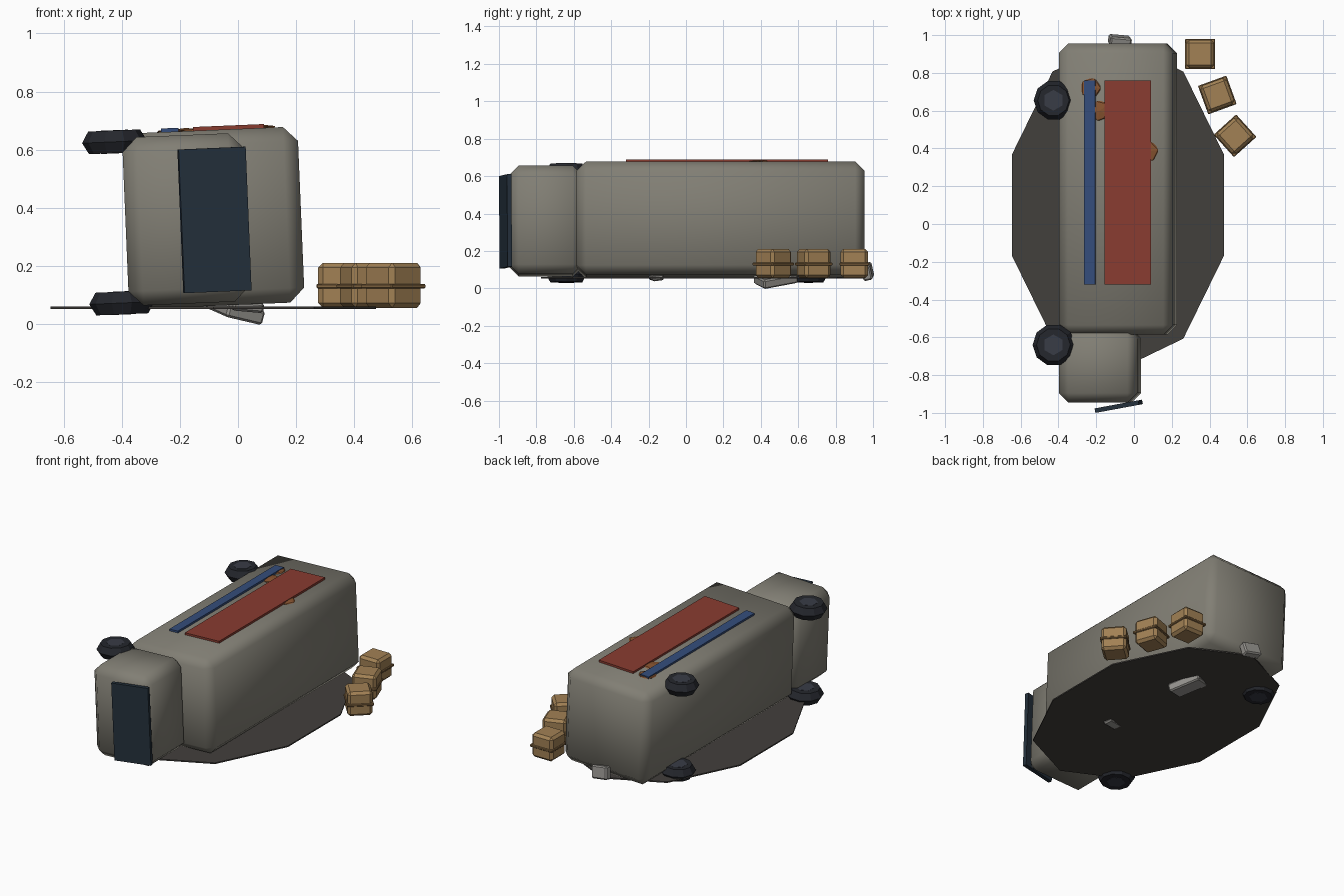
import bpy
from math import radians

if "Cube" in bpy.data.objects:
    bpy.data.objects.remove(bpy.data.objects["Cube"])

TILT = radians(-2.4)   # lean of the overturned truck


def material(name, rgb):
    m = bpy.data.materials.new(name)
    m.diffuse_color = (*rgb, 1)
    m.use_nodes = True
    m.node_tree.nodes["Principled BSDF"].inputs["Base Color"].default_value = m.diffuse_color
    return m


PAINT = material("khaki_paint", (0.22, 0.21, 0.175))
GLASS = material("dark_glass", (0.018, 0.03, 0.045))
RUBBER = material("rubber", (0.018, 0.02, 0.026))
HUB = material("hub_metal", (0.04, 0.045, 0.06))
RED = material("red_stripe", (0.25, 0.045, 0.03))
BLUE = material("blue_stripe", (0.035, 0.075, 0.2))
RUST = material("rust", (0.25, 0.09, 0.03))
WOOD = material("wood", (0.36, 0.22, 0.09))
STRAP = material("strap", (0.24, 0.14, 0.055))
SOOT = material("scorched_ground", (0.055, 0.05, 0.045))
SCRAP = material("scrap", (0.3, 0.29, 0.27))


def finish(name, mat, bevel=0, angle=None):
    o = bpy.context.object
    o.name = name
    o.data.materials.append(mat)
    if bevel:
        b = o.modifiers.new("bevel", "BEVEL")
        b.width, b.segments = bevel, 1
        bpy.ops.object.modifier_apply(modifier=b.name)
    if angle:
        bpy.ops.object.shade_smooth_by_angle(angle=radians(angle))
    return o


def box(name, loc, size, mat, rot=(0, TILT, 0), bevel=0, angle=None):
    bpy.ops.mesh.primitive_cube_add(size=1, location=loc, rotation=rot)
    bpy.context.object.scale = size
    bpy.ops.object.transform_apply(location=False, rotation=False, scale=True)
    return finish(name, mat, bevel, angle)


# Truck body on its side: roof towards +x, wheels towards -x
box("cargo_box", (-0.085, 0.185, 0.365), (0.605, 1.54, 0.605), PAINT, bevel=0.05, angle=50)
box("cab", (-0.18, -0.75, 0.36), (0.415, 0.39, 0.58), PAINT, bevel=0.05, angle=50)
box("windscreen", (-0.081, -0.965, 0.358), (0.235, 0.024, 0.495), GLASS,
    rot=(0, TILT, radians(10.5)))

# Side stripes on the upward face
box("red_stripe", (-0.033, 0.22, 0.675), (0.245, 1.08, 0.016), RED)
box("blue_stripe", (-0.235, 0.22, 0.666), (0.06, 1.08, 0.016), BLUE)

# Rust patches
for i, (x, y, z) in enumerate([(-0.23, 0.72, 0.662), (-0.18, 0.6, 0.664), (0.075, 0.385, 0.676)]):
    bpy.ops.mesh.primitive_ico_sphere_add(subdivisions=1, radius=0.06, location=(x, y, z),
                                          rotation=(0, TILT, radians(40 * i)))
    bpy.context.object.scale = (1, 1, 0.18)
    finish(f"rust_patch_{i + 1}", RUST)

# Wheels: tyre ring with hub, axles running vertically
for end, y, r in (("front", -0.64, 0.112), ("rear", 0.655, 0.106)):
    for side, x, z in (("upper", -0.425, 0.627), ("lower", -0.40, 0.072)):
        bpy.ops.mesh.primitive_torus_add(major_segments=10, minor_segments=6,
                                         major_radius=r - 0.045, minor_radius=0.045,
                                         location=(x, y, z), rotation=(0, TILT, 0))
        finish(f"{end}_{side}_tyre", RUBBER)
        bpy.ops.mesh.primitive_cylinder_add(vertices=6, radius=0.055, depth=0.08,
                                            location=(x, y, z), rotation=(0, TILT, 0))
        finish(f"{end}_{side}_hub", HUB)

# Scorched ground patch
bpy.ops.mesh.primitive_cylinder_add(vertices=10, radius=1, depth=0.008, location=(-0.085, 0.1, 0.056))
bpy.context.object.scale = (0.589, 0.874, 1)
finish("ground_patch", SOOT)

# Spilled crates, each with a band round the middle
for i, (x, y, a) in enumerate([(0.35, 0.9, 0), (0.441, 0.683, 20), (0.535, 0.467, 42)]):
    rot = (0, 0, radians(a))
    box(f"crate_{i + 1}", (x, y, 0.133), (0.148, 0.148, 0.155), WOOD, rot, 0.016)
    box(f"crate_band_{i + 1}", (x, y, 0.13), (0.16, 0.16, 0.016), STRAP, rot, 0.004)

# Scrap chunks beneath and behind the truck
scrap = [((-0.075, 0.97, 0.09), (0.115, 0.05, 0.08), (12, 10, -5)),
         ((-0.01, 0.48, 0.05), (0.14, 0.2, 0.05), (10, 12, 25)),
         ((0.03, -0.16, 0.062), (0.11, 0.06, 0.035), (8, 5, 15))]
for i, (loc, size, rot) in enumerate(scrap):
    box(f"scrap_{i + 1}", loc, size, SCRAP, [radians(a) for a in rot], 0.008)
